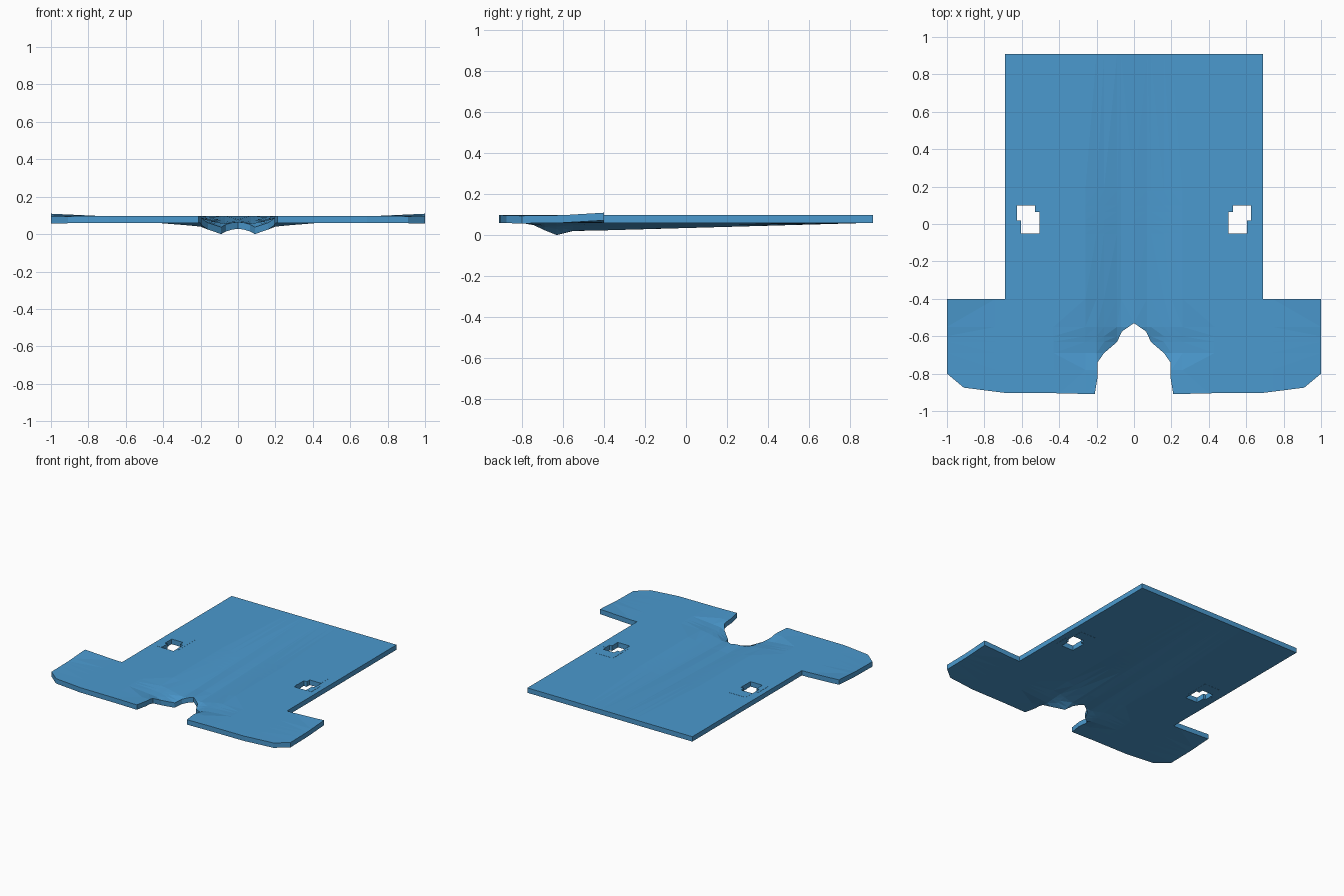
import bpy, bmesh
from mathutils import Vector

if "Cube" in bpy.data.objects:
    bpy.data.objects.remove(bpy.data.objects["Cube"])

THICK = 0.037
TOP = 0.097

# One half of the plan outline: rear panel, side wing, front notch
OUTLINE = [(0, -0.53), (0.065, -0.575), (0.09, -0.63), (0.16, -0.69), (0.195, -0.74),
           (0.195, -0.82), (0.21, -0.91), (0.4, -0.905), (0.69, -0.903), (0.91, -0.875),
           (1.0, -0.80), (1.0, -0.4), (0.69, -0.4), (0.69, 0.91), (0, 0.91)]

# Depth of the central channel at each station along y, sampled at columns of x
COLS = [0, 0.07, 0.09, 0.16, 0.2, 0.26, 0.43]
CHANNEL = [
    (-0.91, [0, 0, 0, 0, 0, 0, 0]),
    (-0.78, [0.01, 0.01, 0.01, 0.008, 0.004, 0.003, 0]),
    (-0.69, [0.05, 0.05, 0.046, 0.036, 0.020, 0.014, 0]),
    (-0.63, [0.06, 0.06, 0.06, 0.030, 0.018, 0.012, 0]),
    (-0.55, [0.032, 0.040, 0.038, 0.022, 0.012, 0.005, 0]),
    (-0.40, [0.032, 0.037, 0.034, 0.019, 0.011, 0, 0]),
    (0.91, [0, 0, 0, 0, 0, 0, 0]),
]

# Stepped opening (two overlapping rectangles) and the raised rims around it
HOLE = [(0.53, 0.625, 0.02, 0.10), (0.505, 0.605, -0.05, 0.065)]
RIM = [(0.485, 0.625, -0.015, 0.18), (0.505, 0.65, -0.05, 0.065)]


def lerp_table(keys, vals, t):
    if t <= keys[0]:
        return vals[0]
    for i in range(1, len(keys)):
        if t <= keys[i]:
            f = (t - keys[i - 1]) / (keys[i] - keys[i - 1])
            return vals[i - 1] + f * (vals[i] - vals[i - 1])
    return vals[-1]


def height(x, y):
    x = abs(x)
    rows = [lerp_table(COLS, depths, x) for _, depths in CHANNEL]
    dip = lerp_table([s[0] for s in CHANNEL], rows, y)
    # outer wing corners curl slightly up at the back, down at the front
    curl = lerp_table([0.74, 1.0], [0, 1], x)
    lift = lerp_table([-0.80, -0.6, -0.4], [-0.003, 0.0, 0.012], y)
    return TOP - dip + curl * lift


def inside(face, rects):
    c = face.calc_center_median()
    return any(a < abs(c.x) < b and d < c.y < e for a, b, d, e in rects)


bm = bmesh.new()
bm.faces.new([bm.verts.new((x, y, 0)) for x, y in OUTLINE])

# Cut the flat half along the bend lines and the opening edges
xs = set(COLS[1:]) | {0.74}
ys = {s[0] for s in CHANNEL[1:-1]} | {-0.6}
for a, b, d, e in HOLE + RIM:
    xs |= {a, b}
    ys |= {d, e}
for axis, cuts in ((0, xs), (1, ys)):
    for c in sorted(cuts):
        co, no = Vector((0, 0, 0)), Vector((0, 0, 0))
        co[axis], no[axis] = c, 1
        bmesh.ops.bisect_plane(bm, geom=bm.verts[:] + bm.edges[:] + bm.faces[:],
                               dist=1e-5, plane_co=co, plane_no=no)

bmesh.ops.delete(bm, geom=[f for f in bm.faces if inside(f, HOLE)], context='FACES')
bmesh.ops.mirror(bm, geom=bm.verts[:] + bm.edges[:] + bm.faces[:],
                 axis='X', merge_dist=1e-4)

# Bend the sheet, then give it thickness
for v in bm.verts:
    v.co.z = height(v.co.x, v.co.y)
bmesh.ops.triangulate(bm, faces=bm.faces[:])
ext = bmesh.ops.extrude_face_region(bm, geom=bm.faces[:], use_keep_orig=True)
for v in [g for g in ext['geom'] if isinstance(g, bmesh.types.BMVert)]:
    v.co.z -= THICK
bmesh.ops.recalc_face_normals(bm, faces=bm.faces[:])

# Fine raised rims around the openings, above and below
for side in (1, -1):
    rim = [f for f in bm.faces if f.normal.z * side > 0.9 and inside(f, RIM)]
    ext = bmesh.ops.extrude_face_region(bm, geom=rim)
    for v in [g for g in ext['geom'] if isinstance(g, bmesh.types.BMVert)]:
        v.co.z += 0.001 * side
    bmesh.ops.delete(bm, geom=[f for f in rim if f.is_valid], context='FACES_ONLY')
bmesh.ops.recalc_face_normals(bm, faces=bm.faces[:])

mesh = bpy.data.meshes.new("floor_panel")
bm.to_mesh(mesh)
bm.free()
panel = bpy.data.objects.new("floor_panel", mesh)
bpy.context.collection.objects.link(panel)

blue = bpy.data.materials.new("blue")
blue.diffuse_color = (0.07, 0.32, 0.62, 1)
blue.use_nodes = True
blue.node_tree.nodes["Principled BSDF"].inputs["Base Color"].default_value = blue.diffuse_color
mesh.materials.append(blue)
